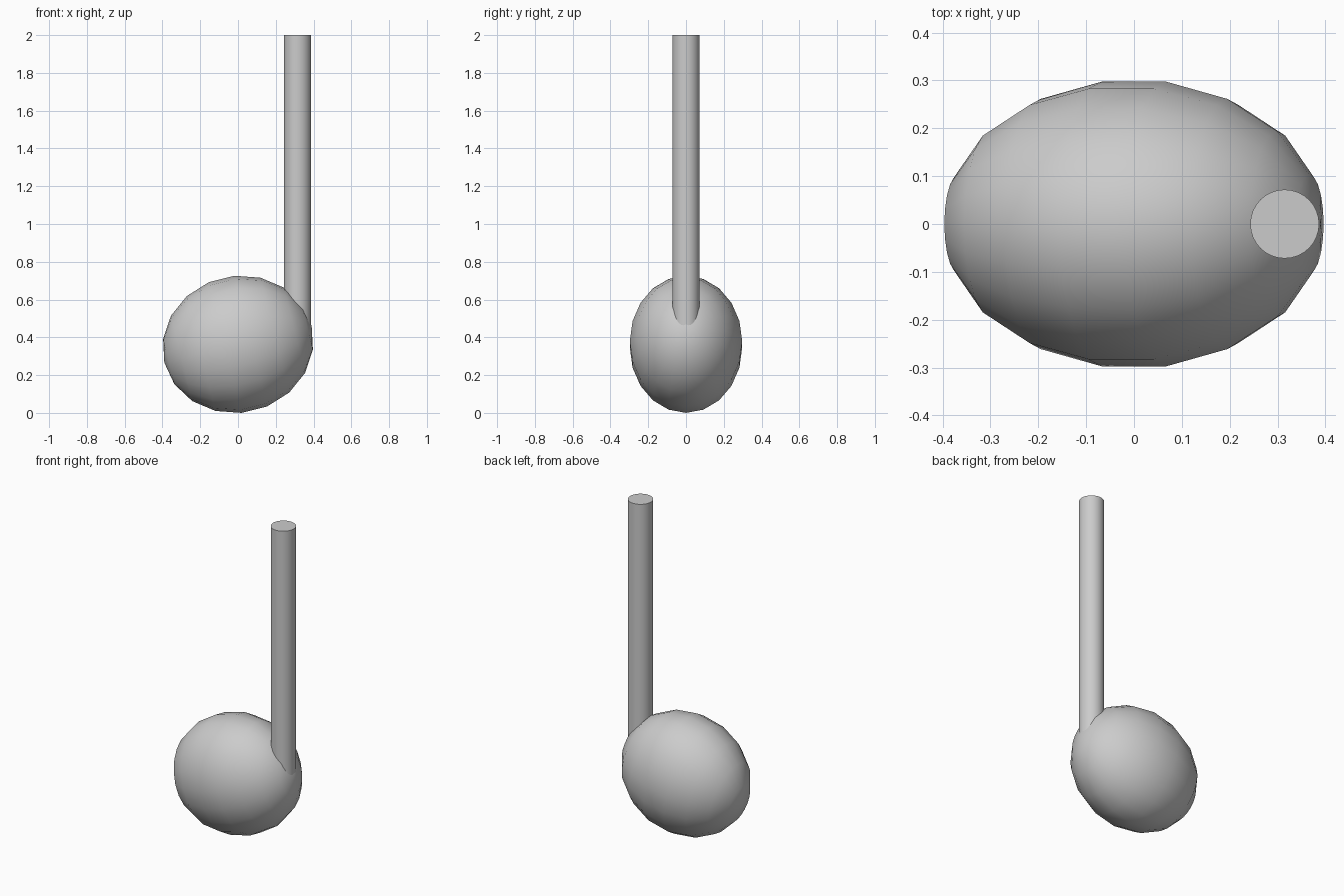
import bpy
from math import radians, pi

if "Cube" in bpy.data.objects:
    bpy.data.objects.remove(bpy.data.objects["Cube"])

# note head: sphere with its poles along x, squashed and tilted
bpy.ops.mesh.primitive_uv_sphere_add(segments=20, ring_count=9, radius=1)
head = bpy.context.object
head.name = "note_head"
head.rotation_euler = (0, pi / 2, 0)
bpy.ops.object.transform_apply(rotation=True)
head.scale = (0.402, 0.302, 0.362)
bpy.ops.object.transform_apply(scale=True)
head.rotation_euler = (0, radians(-14), 0)
head.location = (0, 0, 0.363)
bpy.ops.object.shade_smooth()

# stem: upright cylinder sunk into the right side of the head
bottom, top = 0.38, 2.0
bpy.ops.mesh.primitive_cylinder_add(vertices=32, radius=0.072, depth=top - bottom,
                                    location=(0.315, 0, (top + bottom) / 2))
stem = bpy.context.object
stem.name = "note_stem"
bpy.ops.object.shade_smooth_by_angle(angle=radians(40))
